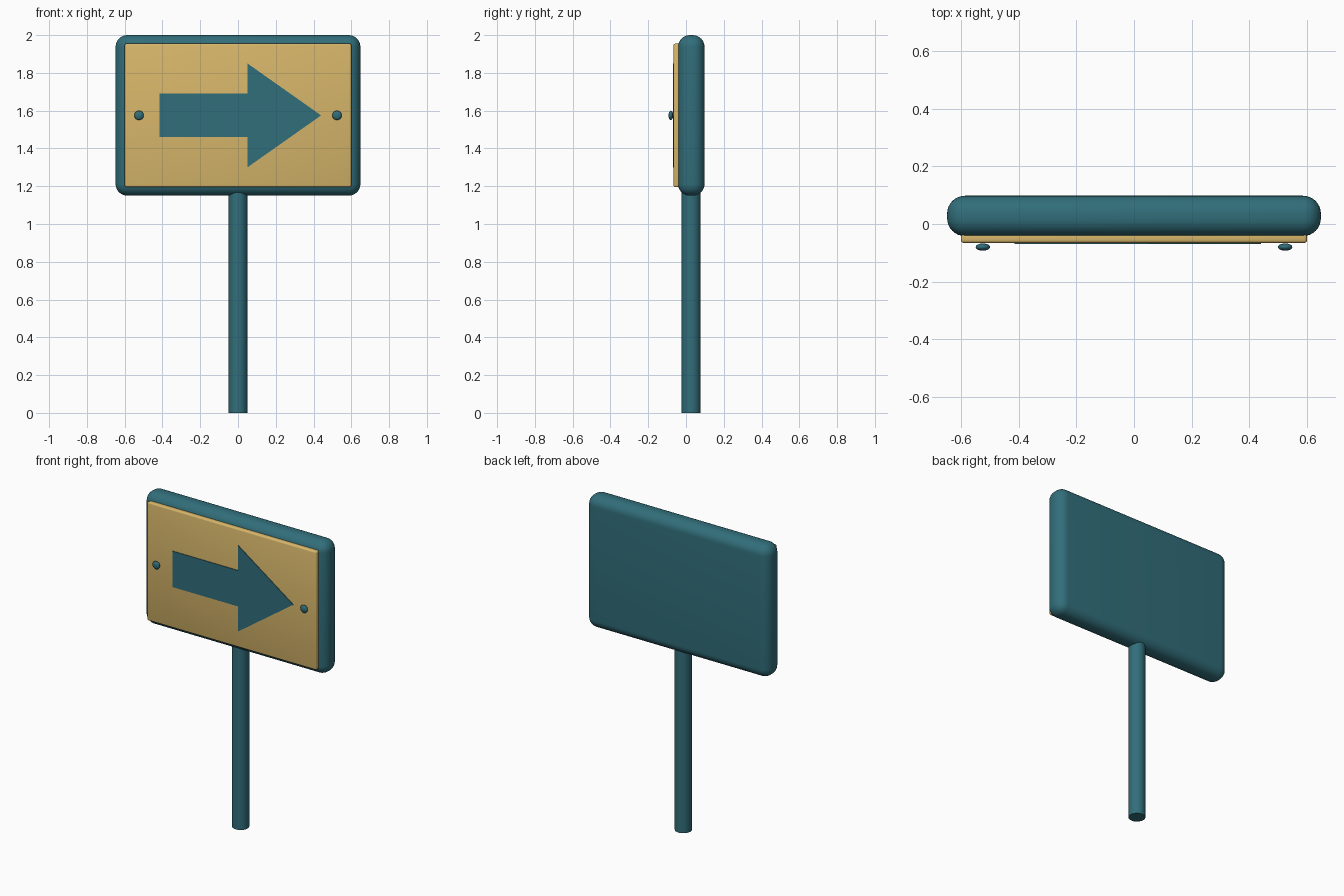
import bpy
import bmesh
from math import radians

if "Cube" in bpy.data.objects:
    bpy.data.objects.remove(bpy.data.objects["Cube"], do_unlink=True)


def make_material(name, rgb):
    mat = bpy.data.materials.new(name)
    mat.use_nodes = True
    mat.diffuse_color = (*rgb, 1)
    mat.node_tree.nodes["Principled BSDF"].inputs["Base Color"].default_value = (*rgb, 1)
    return mat


teal = make_material("teal paint", (0.031, 0.156, 0.195))
sand = make_material("sand yellow", (0.68, 0.47, 0.145))


def finish(obj, name, mat, smooth=True):
    obj.name = name
    obj.data.materials.append(mat)
    if smooth:
        bpy.ops.object.shade_smooth_by_angle(angle=radians(40))
    return obj


def rounded_box(name, mat, low, high, radius, segments):
    """Box between two corners with rounded edges."""
    bpy.ops.mesh.primitive_cube_add(
        size=1, location=[(a + b) / 2 for a, b in zip(low, high)])
    obj = bpy.context.object
    obj.scale = [b - a for a, b in zip(low, high)]
    bpy.ops.object.transform_apply(location=False, rotation=False, scale=True)
    bevel = obj.modifiers.new("rounding", 'BEVEL')
    bevel.width = radius
    bevel.segments = segments
    bpy.ops.object.modifier_apply(modifier=bevel.name)
    return finish(obj, name, mat)


# Post, running up into the board
bpy.ops.mesh.primitive_cylinder_add(
    vertices=32, radius=0.05, depth=1.2, location=(0, 0.027, 0.6))
finish(bpy.context.object, "post", teal)

# Thick rounded board and thin front panel
rounded_box("board", teal, (-0.648, -0.042, 1.15), (0.648, 0.098, 2.0), 0.062, 8)
rounded_box("front_panel", sand, (-0.6, -0.066, 1.195), (0.6, -0.03, 1.955), 0.01, 3)

# Arrow plate: upper outline mirrored about its centre line
mid = 1.575
upper = [(-0.415, 0.115), (0.05, 0.115), (0.05, 0.275)]
outline = upper + [(0.44, 0)] + [(x, -h) for x, h in reversed(upper)]
mesh = bpy.data.meshes.new("arrow")
bm = bmesh.new()
face = bm.faces.new([bm.verts.new((x, -0.063, mid + h)) for x, h in outline])
front = bmesh.ops.extrude_face_region(bm, geom=[face])["geom"]
bmesh.ops.translate(bm, vec=(0, -0.007, 0),
                    verts=[v for v in front if isinstance(v, bmesh.types.BMVert)])
bmesh.ops.recalc_face_normals(bm, faces=bm.faces)
bm.to_mesh(mesh)
bm.free()
arrow = bpy.data.objects.new("arrow", mesh)
bpy.context.collection.objects.link(arrow)
finish(arrow, "arrow", teal, smooth=False)

# Flattened round bolt heads
for side, x in (("left", 0.524), ("right", -0.524)):
    bpy.ops.mesh.primitive_uv_sphere_add(
        segments=20, ring_count=12, radius=0.025, location=(x, -0.08, mid))
    bolt = bpy.context.object
    bolt.scale.y = 0.5
    bpy.ops.object.transform_apply(location=False, rotation=False, scale=True)
    finish(bolt, side + "_bolt", teal)
